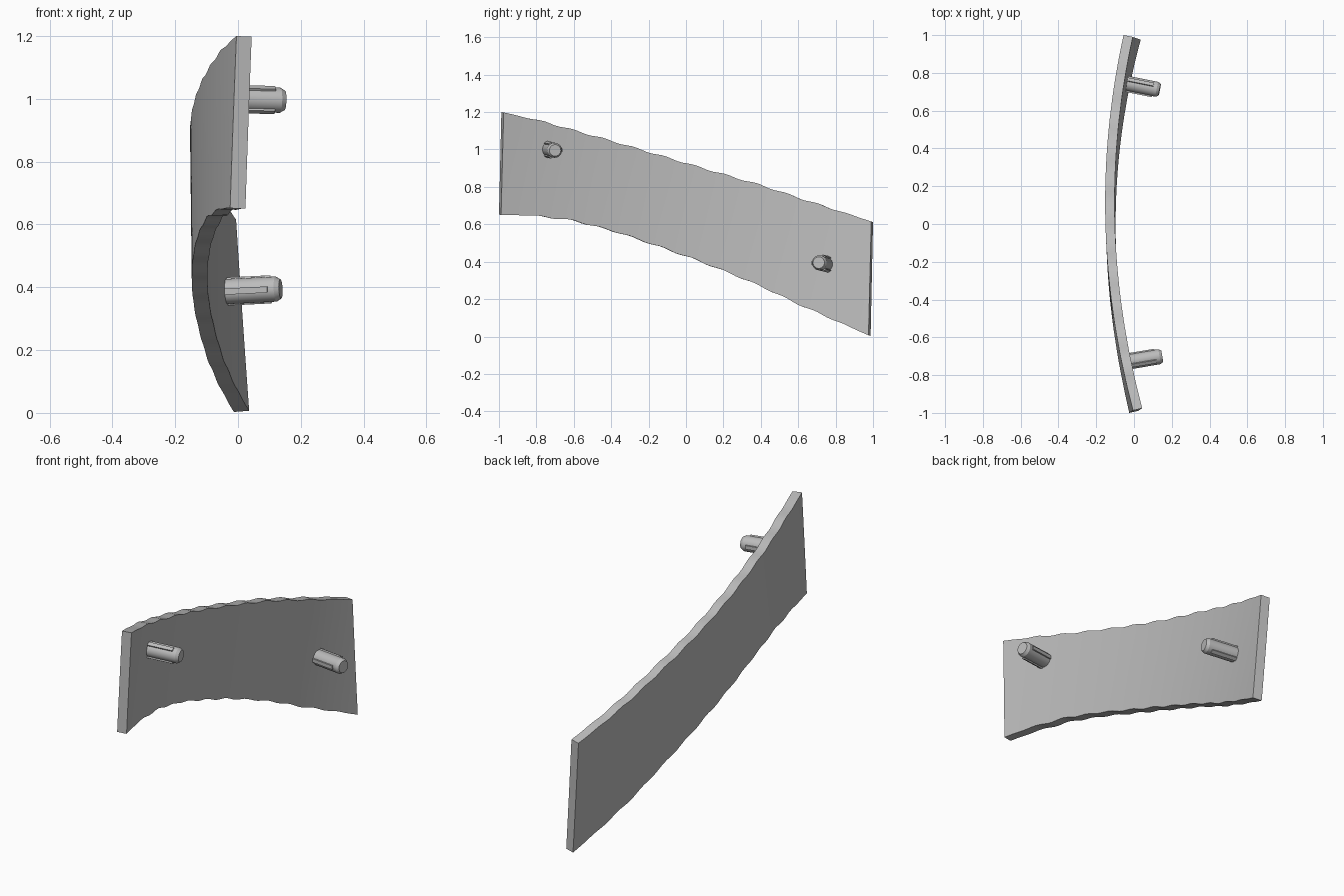
import bpy, bmesh, math
from mathutils import Vector, Matrix

cube = bpy.data.objects.get("Cube")
if cube:
    bpy.data.objects.remove(cube, do_unlink=True)

grey = bpy.data.materials.new("light_grey")
grey.use_nodes = True
grey.diffuse_color = (0.5, 0.5, 0.5, 1)
grey.node_tree.nodes["Principled BSDF"].inputs["Base Color"].default_value = grey.diffuse_color


def finish(bm, name):
    bmesh.ops.recalc_face_normals(bm, faces=bm.faces)
    mesh = bpy.data.meshes.new(name)
    bm.to_mesh(mesh)
    bm.free()
    mesh.materials.append(grey)
    obj = bpy.data.objects.new(name, mesh)
    bpy.context.collection.objects.link(obj)
    bpy.ops.object.select_all(action="DESELECT")
    obj.select_set(True)
    bpy.context.view_layer.objects.active = obj
    bpy.ops.object.shade_smooth_by_angle(angle=math.radians(30))
    return obj


def along(points, y):
    """Height on a polyline of (y, z) points."""
    for (y0, z0), (y1, z1) in zip(points, points[1:]):
        if y <= y1:
            return z0 + (z1 - z0) * (y - y0) / (y1 - y0)
    return points[-1][1]


# Curved panel: a leaning bow whose upper and lower edges ripple
TOP = [(-1, 1.2), (-.78, 1.15), (-.4, 1.043), (.1, .895), (.4, .808), (.64, .728), (1, .612)]
LOW = [(-1, .652), (-.84, .65), (-.6, .62), (-.36, .556), (-.14, .481), (.07, .406),
       (.28, .323), (.44, .255), (.6, .178), (1, .003)]
COLS, ROWS = 72, 8
THICK = 0.05


def panel_point(s, v):
    y = -1 + 2 * s
    ripple = 0.004 * math.sin(s * 24 * math.pi) * min(1, 8 * s, 8 * (1 - s))
    low, top = along(LOW, y) + ripple, along(TOP, y) + ripple
    z = low + (top - low) * v
    y += 0.013 * ((1 - s) * v - s * (1 - v))
    x = -0.15 + 0.108 * (y - 0.26 * z + 0.14) ** 2
    x += 0.0105 * (1 - s) ** 2 * (1 - v) - 0.009 * s ** 2 * v
    return Vector((x, y, z))


bm = bmesh.new()
grid = [[bm.verts.new(panel_point(i / COLS, j / ROWS)) for j in range(ROWS + 1)]
        for i in range(COLS + 1)]
for a, b in zip(grid, grid[1:]):
    for j in range(ROWS):
        bm.faces.new((a[j], a[j + 1], b[j + 1], b[j]))
bm.normal_update()
# Thicken toward the inner side
sheet = list(bm.faces)
inward = {v: (v.normal if v.normal.x > 0 else -v.normal).copy() for v in bm.verts}
copy = bmesh.ops.duplicate(bm, geom=list(bm.verts) + sheet)
for old, shift in inward.items():
    copy["vert_map"][old].co += shift * THICK
rims = [e for e in bm.edges if e.is_boundary]
bmesh.ops.bridge_loops(bm, edges=rims)
finish(bm, "curved_panel")


# Mounting pegs: chamfered pins with three raised grip ribs
def peg(name, tip, direction, rib_side):
    axis = Vector(direction).normalized()
    side = Vector((0, rib_side, 0))
    side = (side - axis * side.dot(axis)).normalized()
    frame = Matrix((axis, side, axis.cross(side))).transposed().to_4x4()
    frame.translation = Vector(tip)
    bm = bmesh.new()
    # Pin rings from the root to the chamfered tip
    rings = []
    for x, r in ((-0.19, .04), (-.015, .04), (0, .031)):
        rings.append([bm.verts.new((x, r * math.cos(k * math.tau / 32), r * math.sin(k * math.tau / 32)))
                      for k in range(32)])
    for a, b in zip(rings, rings[1:]):
        for k in range(32):
            bm.faces.new((a[k], a[k - 1], b[k - 1], b[k]))
    bm.faces.new(rings[0])
    bm.faces.new(rings[-1])
    # Ribs stop short of the tip
    for k in range(3):
        turn = Matrix.Rotation(k * math.tau / 3, 4, "X")
        place = Matrix.Translation((-0.11, .039, 0)) @ Matrix.Diagonal((.15, .014, .02, 1))
        bmesh.ops.create_cube(bm, size=1, matrix=turn @ place)
    bm.transform(frame)
    finish(bm, name)


peg("front_peg", (.149, -.70, .995), (1, .17, -.03), 1)
peg("back_peg", (.136, .71, .395), (1, -.2, .05), -1)
